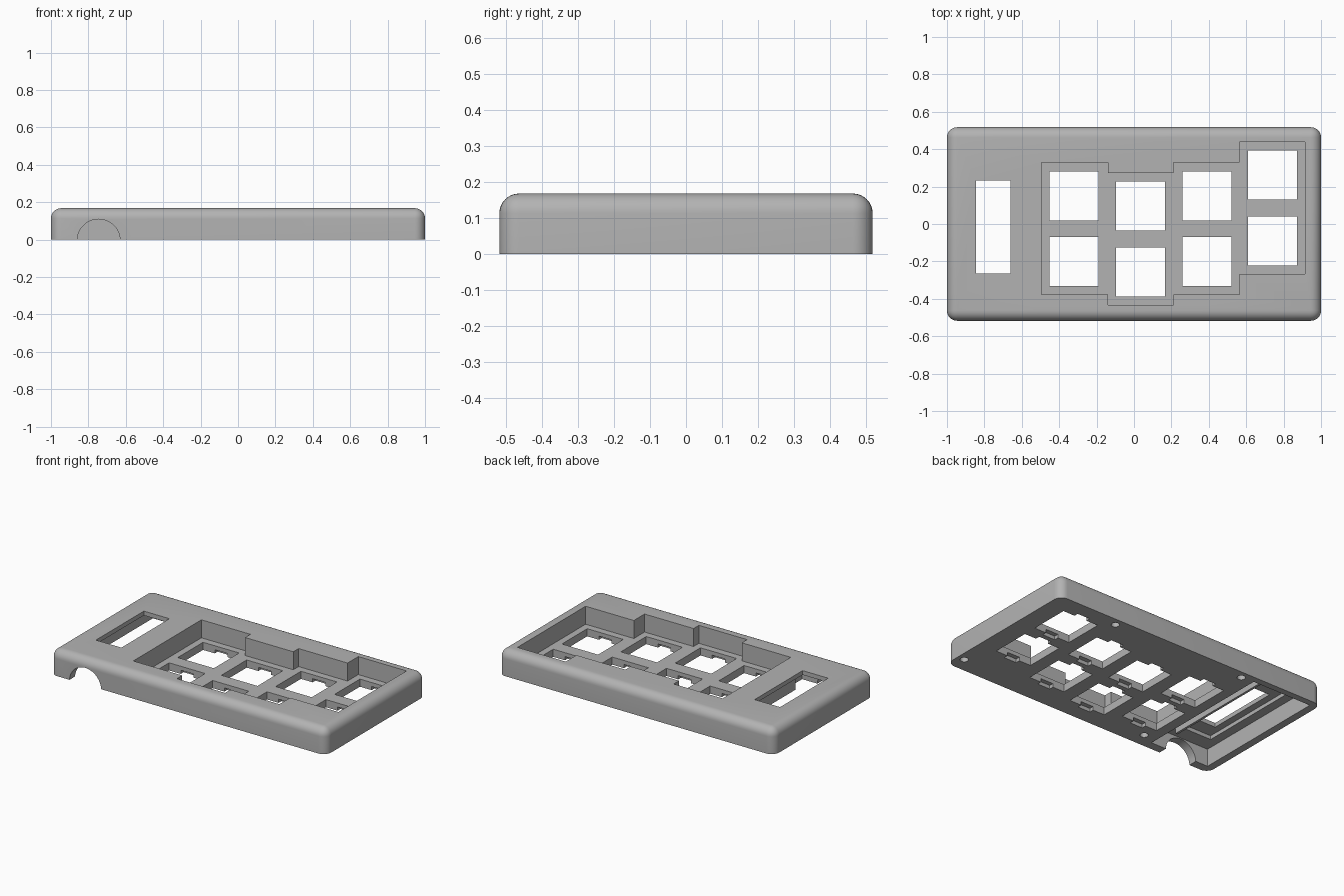
import bpy, bmesh, math
from mathutils import Matrix

cube = bpy.data.objects.get("Cube")
if cube:
    bpy.data.objects.remove(cube, do_unlink=True)

grey = bpy.data.materials.new("case_grey")
grey.use_nodes = True
color = (0.45, 0.45, 0.45, 1)
grey.diffuse_color = color
grey.node_tree.nodes["Principled BSDF"].inputs["Base Color"].default_value = color


def add_object(name, bm):
    bmesh.ops.recalc_face_normals(bm, faces=bm.faces[:])
    mesh = bpy.data.meshes.new(name)
    bm.to_mesh(mesh)
    bm.free()
    mesh.materials.append(grey)
    obj = bpy.data.objects.new(name, mesh)
    bpy.context.collection.objects.link(obj)
    return obj


def box(x0, x1, y0, y1, z0, z1):
    bm = bmesh.new()
    bmesh.ops.create_cube(bm, size=1)
    for v in bm.verts:
        v.co = (x1 if v.co.x > 0 else x0, y1 if v.co.y > 0 else y0, z1 if v.co.z > 0 else z0)
    return bm


def cylinder(radius, depth, matrix, sides):
    bm = bmesh.new()
    bmesh.ops.create_cone(bm, cap_ends=True, segments=sides, radius1=radius,
                          radius2=radius, depth=depth, matrix=matrix)
    return bm


def prism(points, z0, z1):
    bm = bmesh.new()
    face = bm.faces.new([bm.verts.new((x, y, z0)) for x, y in points])
    top = bmesh.ops.extrude_face_region(bm, geom=[face])["geom"]
    for v in top:
        if isinstance(v, bmesh.types.BMVert):
            v.co.z = z1
    return bm


def cut(target, bm):
    cutter = add_object("cutter", bm)
    cutter.hide_render = True
    mod = target.modifiers.new("cut", "BOOLEAN")
    mod.operation = "DIFFERENCE"
    mod.solver = "EXACT"
    mod.object = cutter
    bpy.context.view_layer.objects.active = target
    bpy.ops.object.modifier_apply(modifier=mod.name)
    bpy.data.objects.remove(cutter, do_unlink=True)


# Rounded outer shell, flat underneath
HX, HY, H, FLOOR = 1.0, 0.5175, 0.168, 0.05
bm = box(-HX, HX, -HY, HY, 0, H)
rounded = [e for e in bm.edges if max(v.co.z for v in e.verts) > 0]
bmesh.ops.bevel(bm, geom=rounded, offset=0.055, offset_type="OFFSET",
                segments=8, profile=0.5, affect="EDGES")
case = add_object("case_top", bm)

# Stepped key well made of four staggered columns
columns = [(-0.32, -0.025), (0.035, -0.08), (0.39, -0.025), (0.74, 0.086)]
edges = [-0.495, -0.14, 0.21, 0.565, 0.915]
back, front = [], []
for i, (cx, cy) in enumerate(columns):
    for x in edges[i:i + 2]:
        back.append((x, cy + 0.353))
        front.append((x, cy - 0.353))
cut(case, prism(back + front[::-1], FLOOR, 0.3))

# Square switch holes with clip notches under the plate
for cx, cy in columns:
    for side in (1, -1):
        y = cy + side * 0.176
        cut(case, box(cx - 0.131, cx + 0.131, y - 0.131, y + 0.131, -0.1, 0.1))
        cut(case, box(cx - 0.046, cx + 0.046, y - 0.16, y + 0.16, -0.1, 0.024))

# Electronics bay, display pocket and display window
cut(case, box(-0.95, -0.52, -0.46, 0.475, -0.1, 0.115))
cut(case, box(-0.89, -0.61, -0.36, 0.4, 0.05, 0.14))
cut(case, box(-0.845, -0.66, -0.265, 0.232, 0.05, 0.3))

# Half-round cable opening through the front wall
cut(case, cylinder(0.115, 0.2, Matrix.Translation((-0.745, -0.54, -0.006))
                   @ Matrix.Rotation(math.pi / 2, 4, "X"), 48))

# Screw holes in the underside
for x, y in [(0.533, 0.465), (0.95, -0.42), (-0.43, -0.42), (-0.433, 0.465)]:
    cut(case, cylinder(0.025, 0.2, Matrix.Translation((x, y, 0)), 24))

# Rib beside the display
rib = add_object("bay_rib", box(-0.585, -0.57, -0.3, 0.475, 0.01, 0.118))

for obj in (case, rib):
    bpy.ops.object.select_all(action="DESELECT")
    obj.select_set(True)
    bpy.context.view_layer.objects.active = obj
    bpy.ops.object.shade_smooth_by_angle(angle=math.radians(30))
